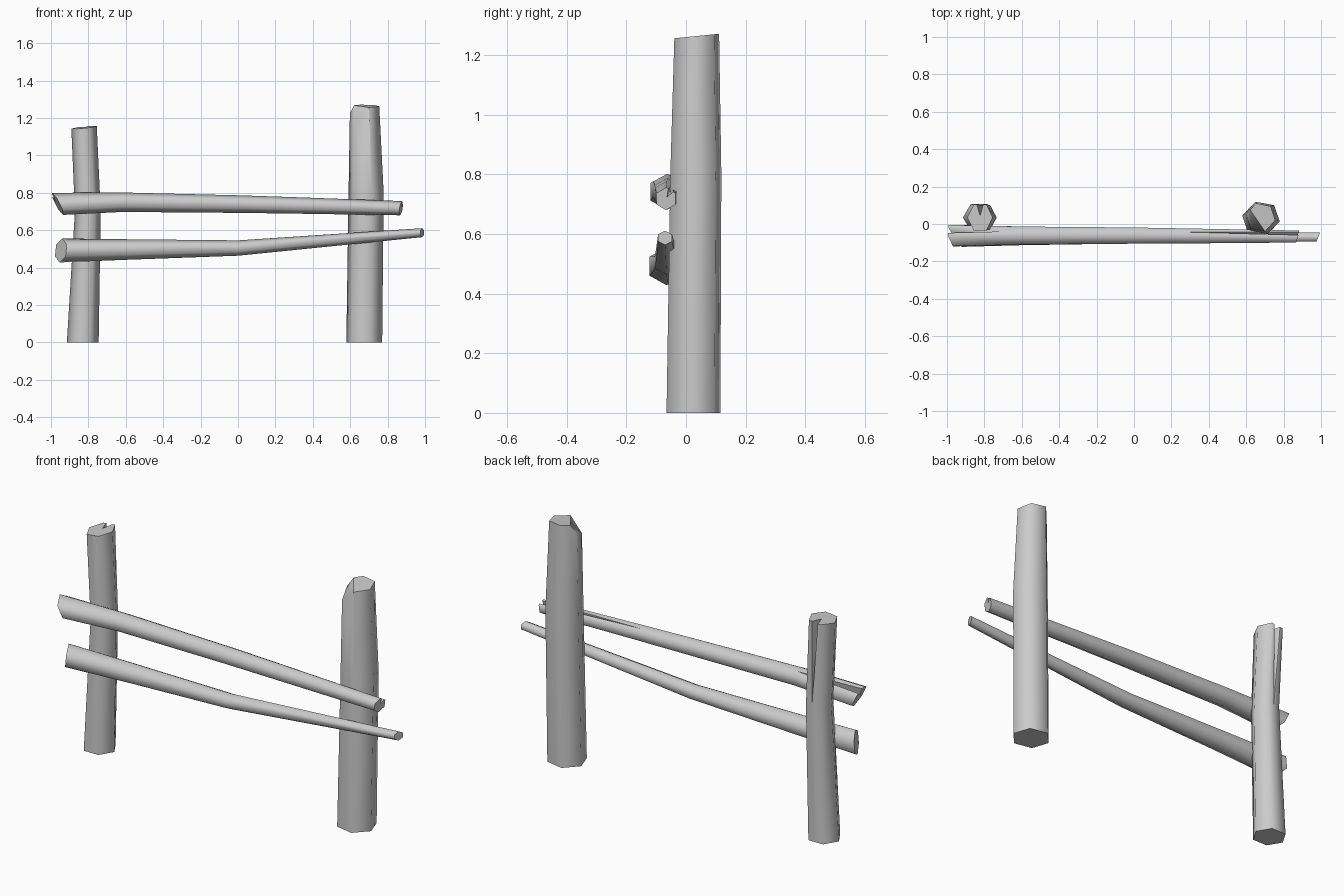
import bpy, bmesh, math
from mathutils import Vector

cube = bpy.data.objects.get("Cube")
if cube:
    bpy.data.objects.remove(cube)

wood = bpy.data.materials.new("plain grey wood")
wood.use_nodes = True
GREY = (0.6, 0.6, 0.6, 1)
wood.diffuse_color = GREY
wood.node_tree.nodes["Principled BSDF"].inputs["Base Color"].default_value = GREY


def outline(phase, edge, width, depth):
    """Unit hexagon with a V-shaped split cut into one of its edges."""
    pts = []
    corner = [Vector((math.cos(a), math.sin(a)))
              for a in (phase + math.radians(60 * i) for i in range(6))]
    for i in range(6):
        pts.append(corner[i])
        if i == edge:
            nxt = corner[(i + 1) % 6]
            mid = (corner[i] + nxt) / 2
            half = (nxt - corner[i]) * width / 2
            pts += [mid - half, mid * (1 - depth), mid + half]
    return pts


def beam(name, upright, sections, phase=0, edge=1, chip=None):
    """Skin sections: (along, centre u, v, radius u, v, split width, depth, slant u, v)."""
    bm = bmesh.new()
    rings = []
    for t, cu, cv, ru, rv, width, depth, su, sv in sections:
        ring = []
        for p in outline(math.radians(phase), edge, width, depth):
            du, dv = p.x * ru, p.y * rv
            along = t + su * du + sv * dv
            u, v = cu + du, cv + dv
            ring.append(bm.verts.new((u, v, along) if upright else (along, u, v)))
        rings.append(ring)
    n = len(rings[0])
    for a, b in zip(rings, rings[1:]):
        for i in range(n):
            j = (i + 1) % n
            bm.faces.new((a[i], a[j], b[j], b[i])).smooth = True
    bm.faces.new(rings[0][::-1])
    bm.faces.new(rings[-1])
    bmesh.ops.remove_doubles(bm, verts=bm.verts[:], dist=0.0001)
    # broken-off corner
    if chip:
        a, b, c = map(Vector, chip)
        normal = (b - a).cross(c - a)
        if normal.z < 0:
            normal.negate()
        cut = bmesh.ops.bisect_plane(bm, geom=bm.verts[:] + bm.edges[:] + bm.faces[:],
                                     plane_co=a, plane_no=normal, clear_outer=True)
        rim = [g for g in cut["geom_cut"] if isinstance(g, bmesh.types.BMEdge)]
        bmesh.ops.contextual_create(bm, geom=rim)
    bmesh.ops.recalc_face_normals(bm, faces=bm.faces[:])
    # crisp ends and splits, soft sides
    for e in bm.edges:
        flat = any(not f.smooth for f in e.link_faces)
        if flat or e.calc_face_angle(0) > math.radians(68):
            e.smooth = False
    mesh = bpy.data.meshes.new(name)
    bm.to_mesh(mesh)
    bm.free()
    mesh.materials.append(wood)
    bpy.context.collection.objects.link(bpy.data.objects.new(name, mesh))


# Posts
beam("right_post", True, [
    (0, -0.83, 0.035, 0.085, 0.083, 0, 0, 0, 0),
    (0.70, -0.803, 0.035, 0.069, 0.075, 0, 0, 0, 0),
    (1.15, -0.823, 0.035, 0.068, 0.08, 0.5, 0.85, 0.1, 0.06),
])
beam("left_post", True, [
    (0, 0.675, 0.025, 0.098, 0.095, 0, 0, 0, 0),
    (0.80, 0.685, 0.033, 0.096, 0.09, 0, 0, 0, 0),
    (1.264, 0.677, 0.036, 0.08, 0.079, 0, 0, 0, 0.1),
], phase=-12, chip=[(0.60, 0.05, 1.225), (0.645, -0.02, 1.215), (0.70, -0.035, 1.26)])

# Rails
beam("upper_rail", False, [
    (-0.965, -0.062, 0.741, 0.066, 0.059, 0.5, 0.8, -0.2, -0.5),
    (-0.62, -0.062, 0.75, 0.056, 0.052, 0, 0, 0, 0),
    (0, -0.062, 0.74, 0.05, 0.047, 0, 0, 0, 0),
    (0.3, -0.064, 0.733, 0.046, 0.044, 0, 0, 0, 0),
    (0.872, -0.067, 0.718, 0.037, 0.038, 0.5, 0.8, 0.25, 0.15),
], phase=30, edge=0)
beam("lower_rail", False, [
    (-0.947, -0.065, 0.492, 0.066, 0.064, 0, 0, -0.5, 0.1),
    (-0.60, -0.063, 0.497, 0.058, 0.055, 0, 0, 0, 0),
    (0, -0.065, 0.505, 0.045, 0.041, 0, 0, 0, 0),
    (0.985, -0.07, 0.587, 0.027, 0.024, 0, 0, 0.4, 0),
], phase=30)
